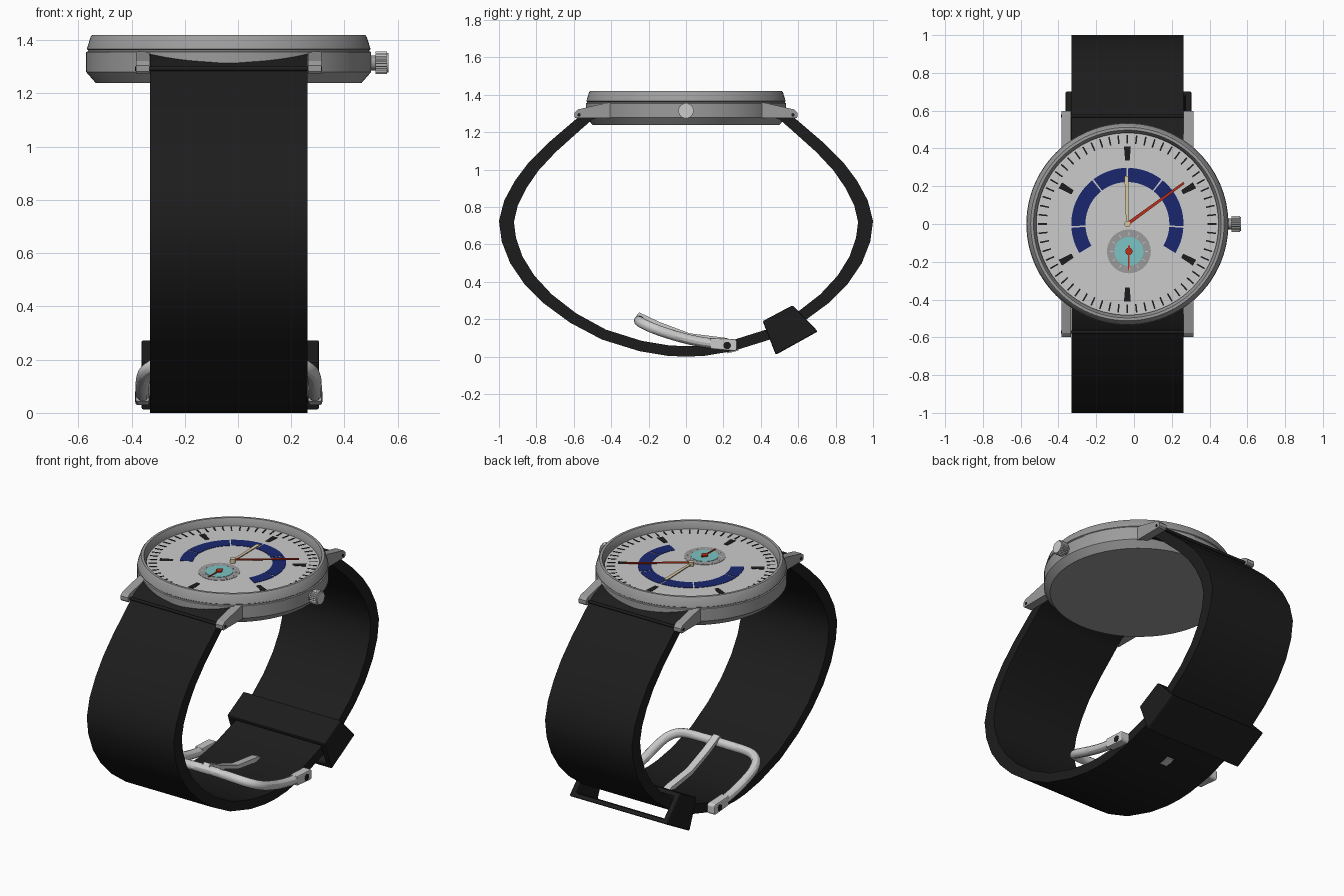
import bpy, bmesh, math
from math import sin, cos, radians, pi

if "Cube" in bpy.data.objects:
    bpy.data.objects.remove(bpy.data.objects["Cube"])

CX = -0.035      # centre line of case and strap


def material(name, r, g, b):
    m = bpy.data.materials.new(name)
    m.diffuse_color = (r, g, b, 1)
    m.use_nodes = True
    m.node_tree.nodes["Principled BSDF"].inputs["Base Color"].default_value = m.diffuse_color
    return m


STEEL = material("steel", .33, .33, .33)
SILVER = material("silver", .75, .75, .75)
BLACK = material("black", .012, .012, .012)
WHITE = material("white", .85, .85, .85)
BLUE = material("blue", .01, .02, .16)
RED = material("red", .5, .03, .01)
CREAM = material("cream", .7, .58, .36)
TEAL = material("teal", .2, .55, .55)


def finish(name, verts, faces, mat, smooth=True):
    me = bpy.data.meshes.new(name)
    me.from_pydata(verts, [], faces)
    bm = bmesh.new()
    bm.from_mesh(me)
    bmesh.ops.remove_doubles(bm, verts=bm.verts, dist=1e-5)
    bmesh.ops.recalc_face_normals(bm, faces=bm.faces)
    bm.to_mesh(me)
    bm.free()
    ob = bpy.data.objects.new(name, me)
    bpy.context.collection.objects.link(ob)
    me.materials.append(mat)
    if smooth:
        smooth_object(ob)
    return ob


def smooth_object(ob):
    bpy.ops.object.select_all(action='DESELECT')
    ob.select_set(True)
    bpy.context.view_layer.objects.active = ob
    bpy.ops.object.shade_smooth_by_angle(angle=radians(30))


def prism(name, outlines, lo, hi, mat, axis='z', smooth=True):
    """Extrude one or more 2D outlines along z (xy outline) or x (yz outline)."""
    verts, faces = [], []
    for pts in outlines:
        n, b = len(pts), len(verts)
        for h in (lo, hi):
            verts += [(p[0], p[1], h) if axis == 'z' else (h, p[0], p[1]) for p in pts]
        faces += [list(range(b, b + n)), list(range(b + n, b + 2 * n))]
        faces += [[b + i, b + (i + 1) % n, b + n + (i + 1) % n, b + n + i] for i in range(n)]
    return finish(name, verts, faces, mat, smooth)


def lathe(name, profile, mat, n=96):
    verts = [(CX + r * cos(2 * pi * i / n), r * sin(2 * pi * i / n), z)
             for r, z in profile for i in range(n)]
    faces = [[k * n + i, k * n + (i + 1) % n, (k + 1) * n + (i + 1) % n, (k + 1) * n + i]
             for k in range(len(profile) - 1) for i in range(n)]
    return finish(name, verts, faces, mat)


def circle(x, y, r, n=32, tooth=0.0):
    return [(x + (r - tooth * (i % 2)) * cos(2 * pi * i / n),
             y + (r - tooth * (i % 2)) * sin(2 * pi * i / n)) for i in range(n)]


def bar(x, y, deg, r0, r1, w0, w1):
    """Tapered bar pointing outwards from (x, y) at an angle."""
    c, s = cos(radians(deg)), sin(radians(deg))
    return [(x + r * c - w * s, y + r * s + w * c)
            for r, w in ((r0, -w0), (r1, -w1), (r1, w1), (r0, w0))]


def arc(a0, a1, r0, r1, n=14):
    a = [radians(a0 + (a1 - a0) * i / n) for i in range(n + 1)]
    return [(CX + r1 * cos(t), r1 * sin(t)) for t in a] + \
           [(CX + r0 * cos(t), r0 * sin(t)) for t in reversed(a)]


# case with chamfered back, groove and sloping bezel
lathe("case", [(0, 1.24), (.5, 1.24), (.535, 1.28), (.535, 1.355), (.529, 1.358), (.529, 1.363),
               (.533, 1.366), (.519, 1.412), (.512, 1.42), (.497, 1.42), (.482, 1.39),
               (.482, 1.365), (0, 1.365)], STEEL)
prism("dial", [circle(CX, 0, .483, 96)], 1.36, 1.375, WHITE)

# dial markings: minute ticks, bold hour bars, blue arc
prism("minute_ticks", [bar(CX, 0, 6 * i, .425, .472, .004, .004) for i in range(60)],
      1.374, 1.377, BLACK, smooth=False)
prism("hour_bars", [bar(CX, 0, a, .335, .41, .012, .018) for a in range(-90, 270, 60)],
      1.374, 1.377, BLACK, smooth=False)
cuts = [-32, -3, 52, 90, 128, 183, 212]
prism("blue_arc", [arc(a + .9, b - .9, .222, .297) for a, b in zip(cuts, cuts[1:])],
      1.374, 1.377, BLUE, smooth=False)

# small dial
SX, SY = -.027, -.145
prism("small_dial", [circle(SX, SY, .116, 48)], 1.374, 1.377, STEEL)
prism("small_dial_centre", [circle(SX, SY, .077, 40)], 1.376, 1.379, TEAL)
prism("small_dial_ticks", [bar(SX, SY, 30 * i, .084, .1, .002, .002) for i in range(12)],
      1.376, 1.378, WHITE, smooth=False)
prism("small_hand", [bar(SX, SY, -91, -.03, .1, .006, .003)], 1.38, 1.384, RED)
prism("small_hand_hub", [circle(SX, SY, .019, 24)], 1.379, 1.387, RED)

# main hands
prism("hour_hand", [bar(CX, 0, 91, -.01, .255, .007, .011)], 1.384, 1.389, CREAM)
prism("minute_hand", [bar(CX, 0, 36, 0, .37, .009, .006)], 1.391, 1.396, RED)
prism("hand_hub", [circle(CX, 0, .016, 24)], 1.374, 1.4, CREAM)

# crown on the right
prism("crown_stem", [circle(0, 1.315, .028, 24)], .48, .52, STEEL, 'x')
prism("crown", [circle(0, 1.315, .043, 48, .004)], .517, .56, SILVER, 'x', smooth=False)
prism("crown_cap", [circle(0, 1.315, .037, 32)], .55, .566, SILVER, 'x')

# four lugs and two spring bars
lug = [(.38, 1.275), (.59, 1.275), (.597, 1.283), (.597, 1.305), (.578, 1.322),
       (.42, 1.358), (.38, 1.358)]
for sy, end in ((-1, "front"), (1, "back")):
    for sx, side in ((-1, "left"), (1, "right")):
        prism(f"lug_{end}_{side}", [[(sy * y, z) for y, z in lug]],
              CX + sx * .298, CX + sx * .349, STEEL, 'x', smooth=False)
    prism(f"spring_bar_{end}", [circle(sy * .572, 1.293, .009, 16)],
          CX - .351, CX + .351, BLACK, 'x')

# strap: half of the outer side outline, mirrored, thickened inwards
half = [(.44, 1.35), (.53, 1.318), (.60, 1.26), (.74, 1.14), (.84, 1.04), (.915, .94),
        (.972, .835), (1.0, .725), (.985, .615), (.94, .5), (.865, .39), (.76, .285),
        (.62, .182), (.45, .092), (.25, .03), (.1, .005)]
outer = [(-y, z) for y, z in half] + [(0, 0)] + half[::-1]
inner = []
for i, (y, z) in enumerate(outer):
    (y0, z0), (y1, z1) = outer[max(i - 1, 0)], outer[min(i + 1, len(outer) - 1)]
    l = math.hypot(y1 - y0, z1 - z0)
    t = .056 + .024 * abs(y) ** 4
    inner.append((y - t * (z1 - z0) / l, z + t * (y1 - y0) / l))
W = .296
verts = [(CX + x, y, z) for x, line in ((-W, outer), (W, outer), (W, inner), (-W, inner))
         for y, z in line]
n = len(outer)
faces = [[k * n + i, k * n + i + 1, (k + 1) % 4 * n + i + 1, (k + 1) % 4 * n + i]
         for k in range(4) for i in range(n - 1)]
faces += [[k * n for k in range(4)], [k * n + n - 1 for k in range(4)]]
finish("strap", verts, faces, BLACK)

# keeper loop around the strap, flaring outwards
verts = []
for (ya, za), (yb, zb) in (((.41, .19), (.48, .01)), ((.57, .275), (.705, .135))):
    for w, s0, s1 in ((.334, 0, 1), (.298, .14, .86)):
        verts += [(CX + .006 + x, ya + (yb - ya) * s, za + (zb - za) * s)
                  for x, s in ((-w, s0), (w, s0), (w, s1), (-w, s1))]
faces = []
for k in range(4):
    j = (k + 1) % 4
    for a, b in ((0, 4), (4, 12), (12, 8), (8, 0)):
        faces.append([a + k, a + j, b + j, b + k])
keeper = finish("keeper_loop", verts, faces, BLACK, False)
bev = keeper.modifiers.new("bevel", 'BEVEL')
bev.width, bev.segments = .008, 2

# buckle frame: a swept U with rounded corners
side = [(.323, .25, .06), (.323, .1, .07), (.323, -.06, .11), (.32, -.19, .155),
        (.26, -.255, .19), (.13, -.25, .193)]
path = side + [(0, -.25, .195)] + [(-x, y, z) for x, y, z in side[::-1]]
cu = bpy.data.curves.new("buckle_path", 'CURVE')
cu.dimensions = '3D'
cu.bevel_depth, cu.bevel_resolution, cu.use_fill_caps = .027, 4, True
sp = cu.splines.new('NURBS')
sp.points.add(len(path) - 1)
for p, (x, y, z) in zip(sp.points, path):
    p.co = (CX + x, y, z, 1)
sp.order_u, sp.use_endpoint_u, sp.resolution_u = 4, True, 6
buckle = bpy.data.objects.new("buckle_frame", cu)
bpy.context.collection.objects.link(buckle)
bpy.ops.object.select_all(action='DESELECT')
buckle.select_set(True)
bpy.context.view_layer.objects.active = buckle
bpy.ops.object.convert(target='MESH')
buckle = bpy.context.object
buckle.data.materials.clear()
buckle.data.materials.append(SILVER)
smooth_object(buckle)

# squared buckle ends, pin and tongue
for s, nm in ((-1, "left"), (1, "right")):
    ob = prism(f"buckle_end_{nm}", [[(.13, .042), (.262, .03), (.272, .04), (.272, .085),
                                     (.262, .094), (.13, .1)]],
               CX + s * .298, CX + s * .35, SILVER, 'x', False)
    b = ob.modifiers.new("bevel", 'BEVEL')
    b.width, b.segments = .006, 2
prism("buckle_pin", [circle(.22, .06, .02, 24)], CX - .352, CX + .352, BLACK, 'x')
prism("buckle_tongue", [[(.28, .032), (.28, .07), (.22, .1), (.02, .125), (-.14, .185),
                         (-.25, .237), (-.265, .222), (-.14, .16), (.02, .1), (.19, .075),
                         (.22, .018)]], CX - .022, CX + .022, SILVER, 'x')
